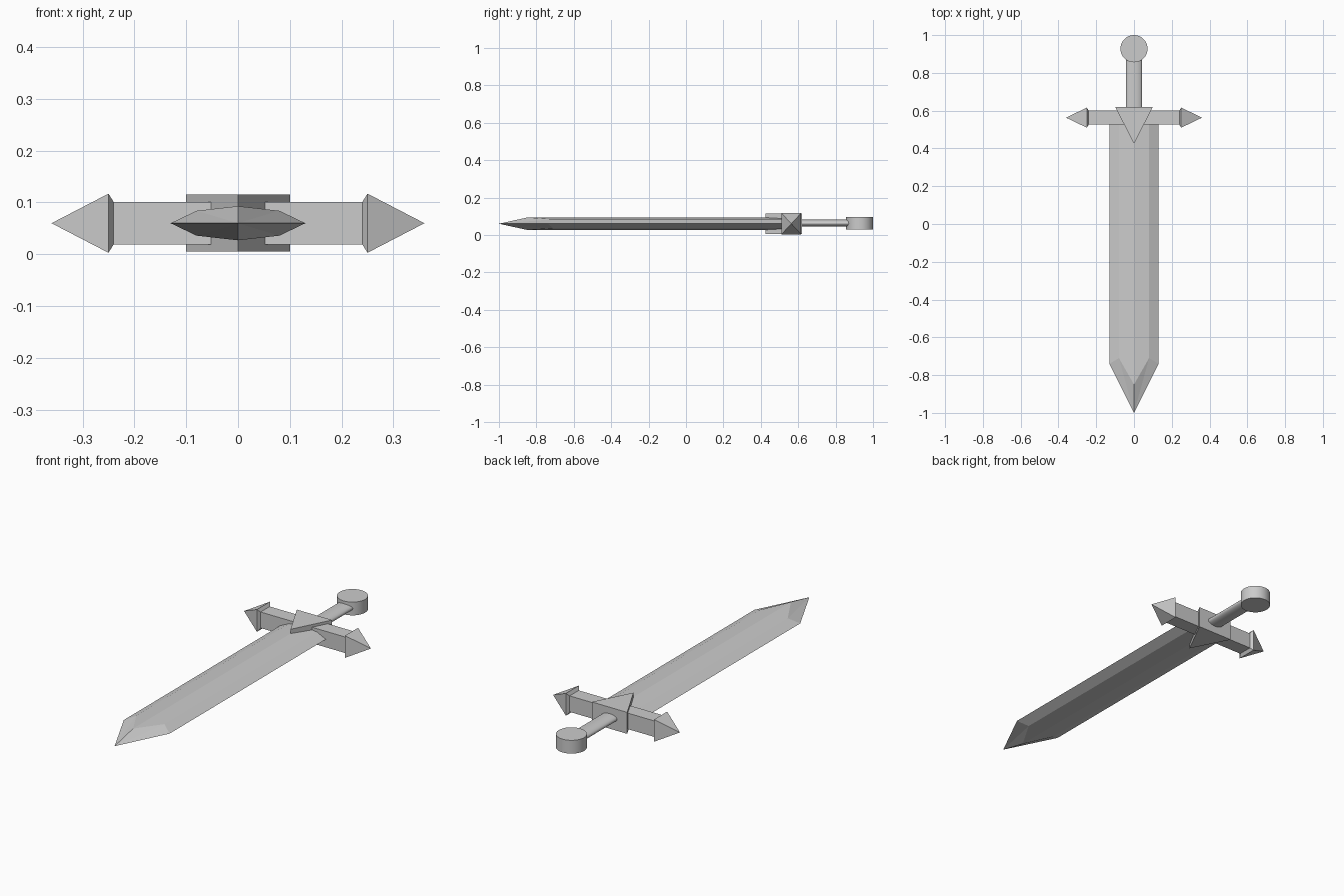
import bpy, bmesh, math
from mathutils import Matrix

if "Cube" in bpy.data.objects:
    bpy.data.objects.remove(bpy.data.objects["Cube"])

GREY = (0.6, 0.6, 0.6, 1)
steel = bpy.data.materials.new("grey_steel")
steel.use_nodes = True
steel.diffuse_color = GREY
steel.node_tree.nodes["Principled BSDF"].inputs["Base Color"].default_value = GREY

MID = 0.06        # height of the sword's middle plane
GUARD_Y = 0.563   # centre line of the crossguard


def finish(name, bm):
    bmesh.ops.recalc_face_normals(bm, faces=bm.faces)
    mesh = bpy.data.meshes.new(name)
    bm.to_mesh(mesh)
    bm.free()
    mesh.materials.append(steel)
    obj = bpy.data.objects.new(name, mesh)
    bpy.context.collection.objects.link(obj)
    return obj


def loft(name, rings):
    """Skin matching rings of points, capping both ends."""
    bm = bmesh.new()
    rows = [[bm.verts.new(p) for p in ring] for ring in rings]
    n = len(rows[0])
    for a, b in zip(rows, rows[1:]):
        for i in range(n):
            j = (i + 1) % n
            bm.faces.new((a[i], a[j], b[j], b[i]))
    bm.faces.new(rows[0])
    bm.faces.new(rows[-1])
    bmesh.ops.remove_doubles(bm, verts=bm.verts, dist=1e-5)
    return finish(name, bm)


def cylinder(name, sides, radius, depth, matrix):
    bm = bmesh.new()
    bmesh.ops.create_cone(bm, cap_ends=True, segments=sides, radius1=radius,
                          radius2=radius, depth=depth, matrix=matrix)
    obj = finish(name, bm)
    for p in obj.data.polygons:
        p.use_smooth = len(p.vertices) == 4
    obj.data.set_sharp_from_angle(angle=math.radians(40))
    return obj


# Blade: flattened eight-sided section, with bevelled facets meeting at the point
section = [(-0.13, 0), (-0.08, 0.024), (0, 0.033), (0.08, 0.024),
           (0.13, 0), (0.08, -0.024), (0, -0.033), (-0.08, -0.024)]
shoulder = {0.13: -0.74, 0.08: -0.71, 0: -0.85}
bm = bmesh.new()
back = [bm.verts.new((x, 0.56, MID + z)) for x, z in section]
front = [bm.verts.new((x, shoulder[abs(x)], MID + z)) for x, z in section]
tip = bm.verts.new((0, -1, MID))
bm.faces.new(back)
for i in range(8):
    j = (i + 1) % 8
    bm.faces.new((back[i], back[j], front[j], front[i]))
    bm.faces.new((front[i], front[j], tip))
finish("blade", bm)

# Crossguard bar
bm = bmesh.new()
bmesh.ops.create_cube(bm, size=1, matrix=Matrix.Translation((0, GUARD_Y, MID))
                      @ Matrix.Diagonal((0.48, 0.074, 0.082, 1)))
finish("crossguard_bar", bm)

# Pointed finials on both ends of the bar
for side, label in ((1, "left"), (-1, "right")):
    loft(label + "_finial",
         [[(side * x, GUARD_Y + sy * hy, MID + sz * hz)
           for sy, sz in ((-1, -1), (1, -1), (1, 1), (-1, 1))]
          for x, hy, hz in ((0.24, 0.037, 0.041), (0.25, 0.053, 0.057), (0.36, 0, 0))])

# Triangular plate through the middle of the guard
loft("guard_triangle",
     [[(x, y, z) for x, y in ((-0.1, 0.62), (0, 0.425), (0.1, 0.62))]
      for z in (0.005, 0.115)])

# Oval grip and disc pommel
cylinder("grip", 24, 1, 0.31, Matrix.Translation((0, 0.725, MID + 0.003))
         @ Matrix.Diagonal((0.043, 1, 0.019, 1)) @ Matrix.Rotation(math.pi / 2, 4, 'X'))
cylinder("pommel", 32, 0.072, 0.068, Matrix.Translation((0, 0.928, MID + 0.002)))
